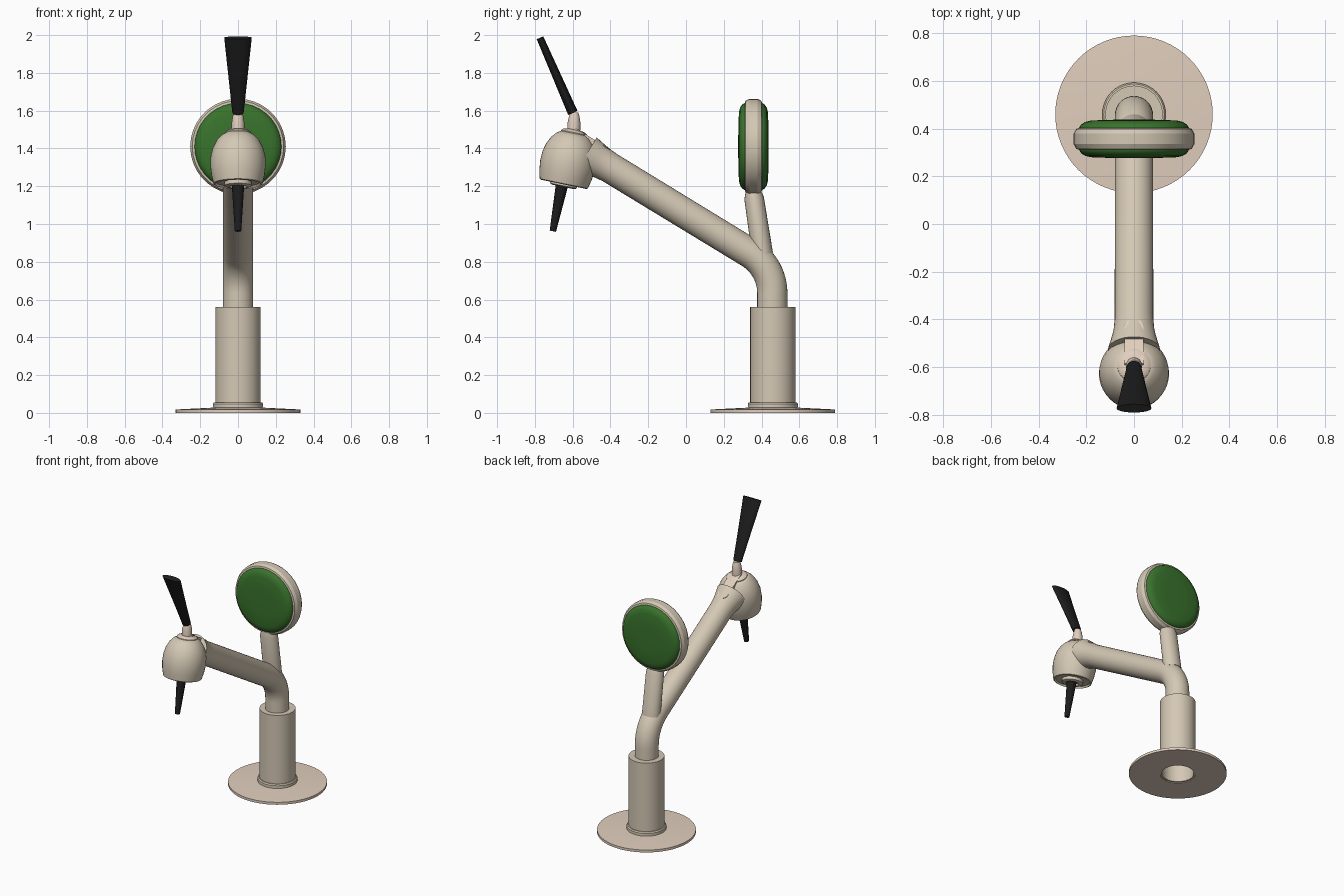
import bpy, bmesh, math
from mathutils import Vector, Matrix

if "Cube" in bpy.data.objects:
    bpy.data.objects.remove(bpy.data.objects["Cube"])


def material(name, rgb):
    m = bpy.data.materials.new(name)
    m.diffuse_color = (*rgb, 1)
    m.use_nodes = True
    m.node_tree.nodes["Principled BSDF"].inputs["Base Color"].default_value = m.diffuse_color
    return m


CREAM = material("cream_metal", (0.66, 0.58, 0.46))
PALE = material("pale_metal", (0.75, 0.62, 0.51))
BLACK = material("black_plastic", (0.012, 0.012, 0.012))
GREEN = material("green_panel", (0.04, 0.17, 0.025))


def finish(bm, name, mat, angle=35):
    bmesh.ops.remove_doubles(bm, verts=bm.verts, dist=1e-5)
    bmesh.ops.recalc_face_normals(bm, faces=bm.faces)
    me = bpy.data.meshes.new(name)
    bm.to_mesh(me)
    bm.free()
    ob = bpy.data.objects.new(name, me)
    bpy.context.collection.objects.link(ob)
    me.materials.append(mat)
    bpy.ops.object.select_all(action='DESELECT')
    ob.select_set(True)
    bpy.context.view_layer.objects.active = ob
    bpy.ops.object.shade_smooth_by_angle(angle=math.radians(angle))
    return ob


def bridge(bm, rings):
    for a, b in zip(rings, rings[1:]):
        for i in range(len(a)):
            j = (i + 1) % len(a)
            bm.faces.new((a[i], a[j], b[j], b[i]))


def frame(origin, axis):
    w = Vector(axis).normalized()
    x = Vector((1, 0, 0))
    return Matrix.Translation(origin) @ Matrix((x, w.cross(x), w)).transposed().to_4x4()


def lathe(name, profile, origin, mat, axis=(0, 0, 1), n=40, angle=35):
    """Revolve (rx, height[, ry]) points about an axis lying in the YZ plane."""
    bm, m, rings = bmesh.new(), frame(origin, axis), []
    for p in profile:
        rx, h, ry = p[0], p[1], p[-1] if len(p) == 3 else p[0]
        rings.append([bm.verts.new(m @ Vector((rx * math.cos(t), ry * math.sin(t), h)))
                      for t in (math.tau * i / n for i in range(n))])
    bridge(bm, rings)
    bmesh.ops.dissolve_degenerate(bm, dist=1e-6, edges=bm.edges)
    return finish(bm, name, mat, angle)


def rod(name, a, b, ra, rb, mat, n=24):
    """Tapered elliptical rod; ra and rb are (x radius, side radius)."""
    a, b = Vector(a), Vector(b)
    L = (b - a).length
    prof = [(0, 0, 0), (ra[0], 0, ra[1]), (rb[0], L, rb[1]), (0, L, 0)]
    return lathe(name, prof, a, mat, b - a, n)


CY = 0.46
# base plate, collar and hollow sleeve
lathe("base_plate", [(0.12, 0), (0.33, 0), (0.33, 0.018), (0.13, 0.028), (0.12, 0.028), (0.12, 0)],
      (0, CY, 0), PALE, n=64, angle=20)
lathe("base_collar", [(0.11, 0.004), (0.133, 0.004), (0.133, 0.048), (0.127, 0.056), (0.11, 0.056), (0.11, 0.004)],
      (0, CY, 0), CREAM)
lathe("column_sleeve", [(0.108, 0.005), (0.12, 0.005), (0.12, 0.56), (0, 0.56), (0, 0.54), (0.108, 0.54), (0.108, 0.005)],
      (0, CY, 0), CREAM)

# bent arm pipe: upright, arc, then straight slope flaring into the head
tilt = math.atan(0.61)
R, turn = 0.25, math.pi / 2 - tilt
py = 0.457
z0 = 1.053 - 0.61 * py - R * math.tan(turn / 2)
path = [(py, 0.5, 0.08, 0)]
for i in range(13):
    t = turn * i / 12
    path.append((py - R + R * math.cos(t), z0 + R * math.sin(t), 0.08, t))
for y, r in ((-0.40, 0.081), (-0.44, 0.085), (-0.475, 0.093), (-0.53, 0.11)):
    path.append((y, 1.053 - 0.61 * y - (r - 0.08) * 0.4, r, turn))
bm, rings = bmesh.new(), []
for y, z, r, t in path:
    m = frame((0, y, z), (0, -math.sin(t), math.cos(t)))
    rings.append([bm.verts.new(m @ Vector((r * math.cos(a), r * math.sin(a), 0)))
                  for a in (math.tau * i / 32 for i in range(32))])
bridge(bm, rings)
bm.faces.new(rings[0])
bm.faces.new(rings[-1])
finish(bm, "arm_pipe", CREAM)

# tap head, tilted forward
up = Vector((0, 0.2, 0.98)).normalized()
foot = Vector((0, -0.648, 1.21))
lathe("tap_head", [(0, 0.012), (0.115, 0.012), (0.122, 0), (0.13, 0.004), (0.141, 0.05), (0.147, 0.10),
                   (0.145, 0.15), (0.134, 0.195), (0.114, 0.235), (0.09, 0.262), (0.07, 0.275), (0, 0.275)],
      foot, CREAM, up)
lathe("head_cap", [(0.07, 0.25), (0.07, 0.28), (0.06, 0.289), (0.036, 0.295), (0, 0.295)], foot, PALE, up)
lathe("spout_flange", [(0, 0.03), (0.072, 0.03), (0.072, -0.008), (0.06, -0.014), (0.045, -0.014),
                       (0.045, 0.0), (0, 0.0)], foot, CREAM, up)
rod("spout", (0, -0.653, 1.225), (0, -0.705, 0.962), (0.034, 0.034), (0.017, 0.017), BLACK)

# rounded cover strip running from the head down onto the arm
a, b = Vector((0, -0.585, 1.508)), Vector((0, -0.397, 1.392))
d = (b - a).normalized()
nrm = Vector((1, 0, 0)).cross(d)
L, w = (b - a).length, 0.04
outline = [(-w, 0), (w, 0)] + [(w * math.cos(t), L - w + w * math.sin(t))
                               for t in (math.pi * i / 12 for i in range(13))]
bm = bmesh.new()
top, low = ([bm.verts.new(a + Vector((x, 0, 0)) + d * s + nrm * h) for x, s in outline] for h in (0, -0.06))
bridge(bm, [top, low])
bm.faces.new(top)
bm.faces.new(low)
finish(bm, "cover_strip", PALE)

# lever stem and flared lever
lathe("lever_stem", [(0, -0.02), (0.034, -0.02), (0.034, 0.045), (0.028, 0.08), (0.021, 0.10), (0, 0.10)],
      (0, -0.594, 1.49), PALE, (0, 0.03, 1), n=24)
rod("lever", (0, -0.599, 1.588), (0, -0.773, 1.986), (0.03, 0.027), (0.073, 0.019), BLACK, 32)

# round badge: metal rim with a domed green panel on each side
BZ, BY = 1.41, 0.357
lathe("badge_rim", [(0, -0.045), (0.232, -0.045), (0.242, -0.042), (0.253, -0.022), (0.253, 0.022),
                    (0.242, 0.042), (0.232, 0.045), (0, 0.045)], (0, BY, BZ), CREAM, (0, 1, 0), n=36, angle=25)
for side, name in ((-1, "front"), (1, "back")):
    lathe(name + "_badge_panel", [(0.23, 0.03), (0.23, 0.047), (0.222, 0.06), (0.205, 0.071),
                                  (0.18, 0.077), (0.10, 0.08), (0, 0.081)],
          (0, BY, BZ), GREEN, (0, side, 0), n=36)

# badge neck rising from the bend
lathe("badge_neck", [(0, 0, 0), (0.065, 0, 0.056), (0.064, 0.30, 0.052), (0.05, 0.345, 0.038), (0, 0.345, 0)],
      (0, 0.405, 0.84), CREAM, (0, -0.045, 0.30), n=24)
